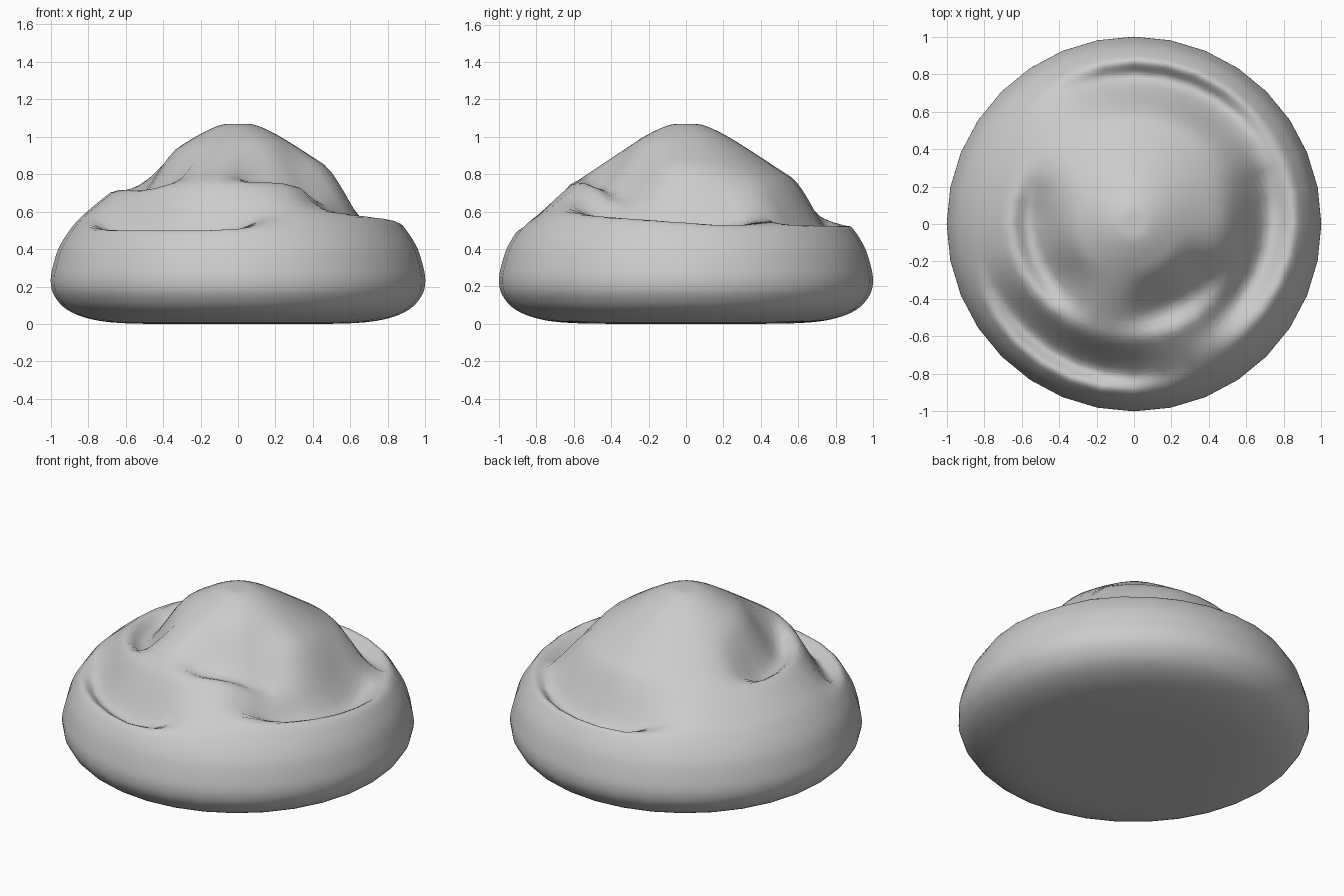
import bpy, bmesh, math
from mathutils import Vector

if "Cube" in bpy.data.objects:
    bpy.data.objects.remove(bpy.data.objects["Cube"])

SIDES, STEPS = 32, 5

# Half profile from base centre to peak (radius, height)
profile = [(0.3, 0), (0.6, 0.004), (0.78, 0.025), (0.91, 0.075), (0.98, 0.15),
           (1.0, 0.23), (0.985, 0.32), (0.95, 0.42), (0.88, 0.525), (0.8, 0.605),
           (0.65, 0.725), (0.5, 0.825), (0.3, 0.955), (0.18, 1.025), (0.09, 1.063), (0.03, 1.069)]

# Scooped folds: angle, half width, radius, radius drift per radian,
# inner wall width, outer lip width, depth
folds = [(-12, 52, 0.70, 0.06, 0.26, 0.17, 0.19),
         (241, 46, 0.80, 0.00, 0.20, 0.11, 0.14),
         (74, 50, 0.78, 0.00, 0.22, 0.11, 0.15),
         (195, 48, 0.54, -0.03, 0.23, 0.13, 0.14),
         (304, 44, 0.48, 0.00, 0.24, 0.14, 0.11)]


def smooth(t):
    t = max(0.0, min(1.0, t))
    return t * t * (3 - 2 * t)


def spline(points, steps):
    p = [Vector(q) for q in points]
    p = [p[0]] + p + [p[-1]]
    out = []
    for a, b, c, d in zip(p, p[1:], p[2:], p[3:]):
        for i in range(steps):
            t = i / steps
            out.append(0.5 * (2 * b + (c - a) * t + (2 * a - 5 * b + 4 * c - d) * t * t
                              + (3 * b - a - 3 * c + d) * t ** 3))
    return out + [p[-1]]


def drop(r, ang):
    total = 0
    for centre, half, rc, drift, inner, outer, depth in folds:
        da = (ang - math.radians(centre) + math.pi) % math.tau - math.pi
        along = smooth(1.7 * (1 - abs(da) / math.radians(half)))
        off = r - rc - drift * da
        across = smooth(1 + off / inner) if off < 0 else smooth(1 - off / outer)
        total += depth * along * across
    return total


# Soft mound with folded upper surface
bm = bmesh.new()
rings = []
for r, z in spline(profile, STEPS):
    ring = []
    for i in range(SIDES):
        a = math.tau * i / SIDES
        h = z - (drop(r, a) if z > 0.35 else 0)
        ring.append(bm.verts.new((r * math.cos(a), r * math.sin(a), max(h, 0))))
    rings.append(ring)
for lo, hi in zip(rings, rings[1:]):
    for i in range(SIDES):
        j = (i + 1) % SIDES
        bm.faces.new((lo[i], lo[j], hi[j], hi[i]))
bm.faces.new(rings[0][::-1])
bm.faces.new(rings[-1])
mesh = bpy.data.meshes.new("soft_mound")
bm.to_mesh(mesh)
bm.free()
mesh.shade_smooth()
mound = bpy.data.objects.new("soft_mound", mesh)
bpy.context.collection.objects.link(mound)
